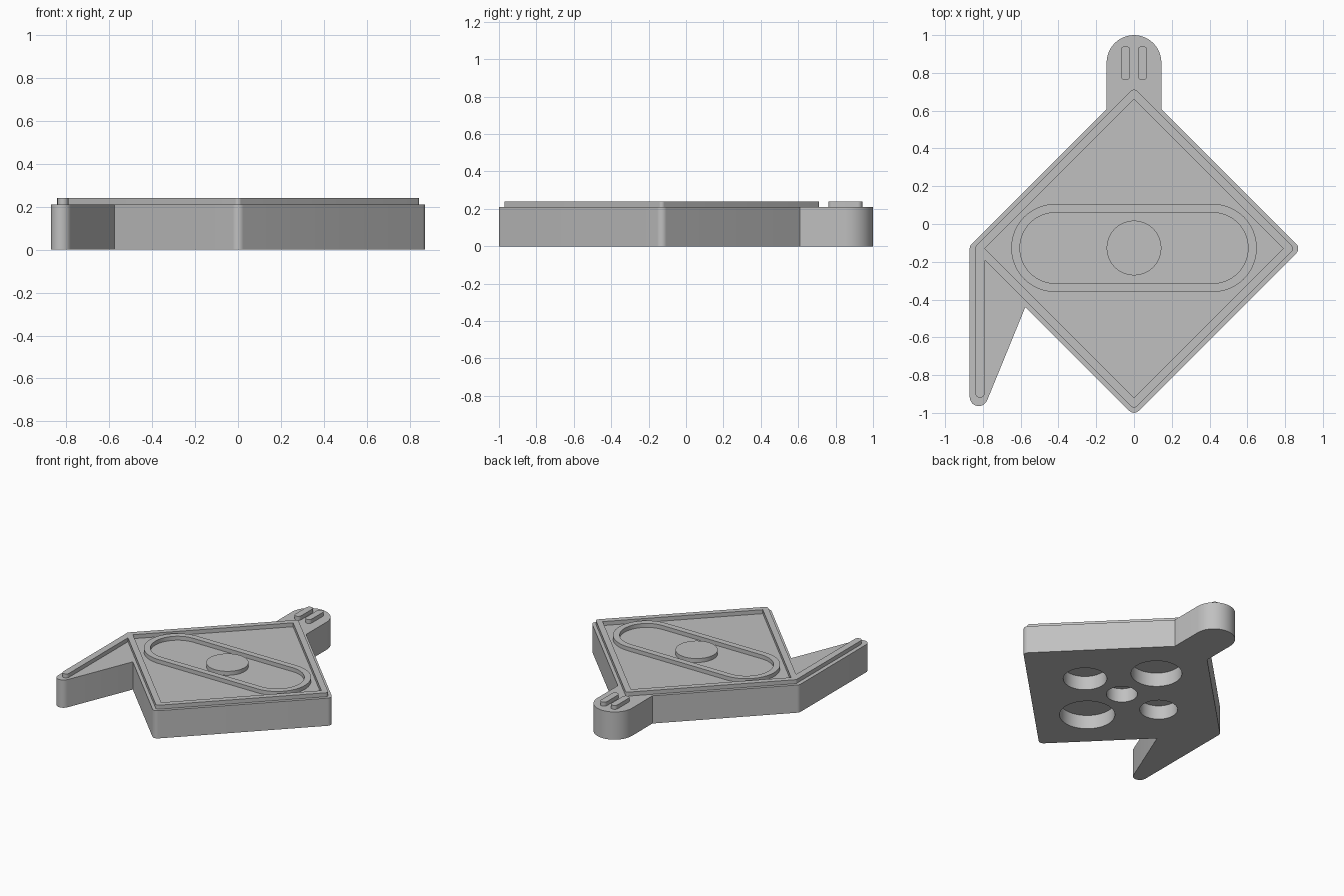
import bpy, bmesh, math
from mathutils import Vector

cube = bpy.data.objects.get("Cube")
if cube:
    bpy.data.objects.remove(cube, do_unlink=True)

CY = -0.13            # centre of the diamond in y
BASE, RAISED = 0.21, 0.24
SINK = 0.2            # raised parts start slightly inside the base

grey = bpy.data.materials.new("light_grey")
grey.use_nodes = True
colour = (0.53, 0.53, 0.53, 1)
grey.diffuse_color = colour
grey.node_tree.nodes["Principled BSDF"].inputs["Base Color"].default_value = colour


def rounded(corners, steps=10):
    """Outline from (x, y, radius) corners, each rounded by its radius."""
    out = []
    for i, (x, y, r) in enumerate(corners):
        p = Vector((x, y))
        if r == 0:
            out.append(p)
            continue
        a = (Vector(corners[i - 1][:2]) - p).normalized()
        b = (Vector(corners[(i + 1) % len(corners)][:2]) - p).normalized()
        half = a.angle(b) / 2
        centre = p + (a + b).normalized() * r / math.sin(half)
        start = p + a * r / math.tan(half) - centre
        end = p + b * r / math.tan(half) - centre
        turn = start.angle_signed(end)
        for k in range(steps + 1):
            t = -turn * k / steps
            c, s = math.cos(t), math.sin(t)
            q = centre + Vector((start.x * c - start.y * s, start.x * s + start.y * c))
            if not out or (q - out[-1]).length > 1e-5:
                out.append(q)
    return out


def circle(x, y, r, n=48):
    return [Vector((x + r * math.cos(math.tau * k / n), y + r * math.sin(math.tau * k / n)))
            for k in range(n)]


def diamond(size, r):
    return rounded([(0, CY - size, r), (size, CY, r), (0, CY + size, r), (-size, CY, r)])


def slot(x, y, hx, hy):
    r = min(hx, hy) * 0.999
    return rounded([(x - hx, y - hy, r), (x + hx, y - hy, r),
                    (x + hx, y + hy, r), (x - hx, y + hy, r)], 16)


def prism(name, outer, z0, z1, inner=None):
    """Extruded outline; with an inner outline of equal count it becomes a ring."""
    bm = bmesh.new()
    loops = [outer] + ([inner] if inner else [])
    rows = [[[bm.verts.new((p.x, p.y, z)) for p in loop] for z in (z0, z1)] for loop in loops]

    def strip(a, b):
        for k in range(len(a)):
            m = (k + 1) % len(a)
            bm.faces.new((a[k], a[m], b[m], b[k]))

    for low, high in rows:
        strip(low, high)
    for level in (0, 1):
        if inner:
            strip(rows[0][level], rows[1][level])
        else:
            bm.faces.new(rows[0][level])
    bmesh.ops.recalc_face_normals(bm, faces=bm.faces)
    mesh = bpy.data.meshes.new(name)
    bm.to_mesh(mesh)
    bm.free()
    mesh.materials.append(grey)
    ob = bpy.data.objects.new(name, mesh)
    bpy.context.collection.objects.link(ob)
    return ob


def activate(ob):
    bpy.ops.object.select_all(action='DESELECT')
    ob.select_set(True)
    bpy.context.view_layer.objects.active = ob


# Base plate: diamond with a round tab at the back and a pointed fin at the right
A = 0.884
base = prism("base_plate", rounded([
    (0, CY - A, 0.035), (A, CY, 0.035),
    (0.145, CY + A - 0.145, 0), (0.145, 1, 0.145), (-0.145, 1, 0.145),
    (-0.145, CY + A - 0.145, 0),
    (-0.87, CY + A - 0.87, 0.04), (-0.87, -1.16, 0.048), (-0.575, CY - A + 0.575, 0)]), 0, BASE)

# Round pockets in the underside
for x, y, r in [(0, 0, 0.107), (0.33, 0, 0.15), (-0.33, 0, 0.13), (0, 0.37, 0.175), (0, -0.37, 0.19)]:
    cutter = prism("pocket_cutter", circle(x, CY + y, r), -0.1, 0.105)
    cutter.hide_render = True
    mod = base.modifiers.new("pocket", 'BOOLEAN')
    mod.operation, mod.solver, mod.object = 'DIFFERENCE', 'EXACT', cutter
    activate(base)
    bpy.ops.object.modifier_apply(modifier=mod.name)
    bpy.data.objects.remove(cutter, do_unlink=True)

# Raised details on the top
parts = [
    base,
    prism("diamond_rim", diamond(0.85, 0.02), SINK, RAISED, diamond(0.79, 0.002)),
    prism("fin_ridge", rounded([(-0.84, CY, 0), (-0.84, -0.92, 0.0249),
                                (-0.79, -0.92, 0.0249), (-0.79, CY - 0.03, 0)]), SINK, RAISED),
    prism("oval_ring", slot(0, CY + 0.003, 0.65, 0.233), SINK, RAISED,
          slot(0, CY + 0.003, 0.604, 0.187)),
    prism("centre_disc", circle(0, CY + 0.003, 0.145), SINK, RAISED),
]
for side, name in ((-1, "right"), (1, "left")):
    parts.append(prism(name + "_tab_bar", slot(side * 0.045, 0.852, 0.025, 0.091), SINK, RAISED))

for ob in parts:
    activate(ob)
    bpy.ops.object.shade_smooth_by_angle(angle=math.radians(30))
